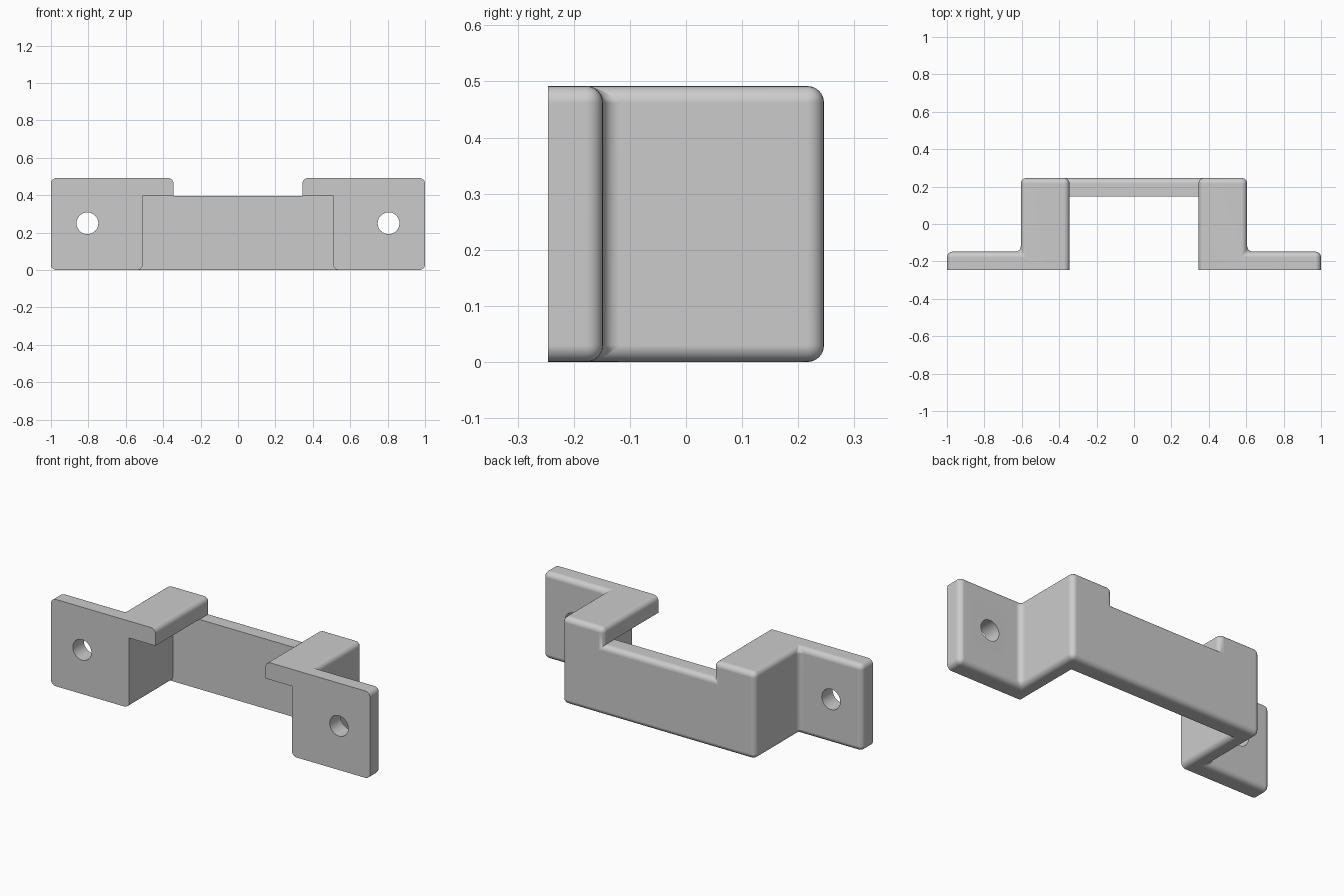
import bpy, bmesh, math
from mathutils import Matrix

if "Cube" in bpy.data.objects:
    bpy.data.objects.remove(bpy.data.objects["Cube"], do_unlink=True)

HALF_DEPTH, HEIGHT, THICK, ROUND = 0.246, 0.492, 0.098, 0.03
FRONT, BACK = -HALF_DEPTH, HALF_DEPTH
FLANGE_BACK, WALL_FRONT = FRONT + THICK, BACK - THICK
OUTER, INNER, NOTCH = 0.605, 0.51, 0.345
LEDGE = 0.395

grey = bpy.data.materials.new("plain grey")
grey.use_nodes = True
grey.diffuse_color = (0.6, 0.6, 0.6, 1)
grey.node_tree.nodes["Principled BSDF"].inputs["Base Color"].default_value = (0.6, 0.6, 0.6, 1)


def prism(name, half, axis, start, end):
    """Extrude a left-right symmetric outline along y or z."""
    outline = half + [(-u, v) for u, v in reversed(half)]
    bm = bmesh.new()
    place = (lambda u, v: (u, v, start)) if axis == "z" else (lambda u, v: (u, start, v))
    face = bm.faces.new([bm.verts.new(place(u, v)) for u, v in outline])
    moved = bmesh.ops.extrude_face_region(bm, geom=[face])["geom"]
    offset = (0, 0, end - start) if axis == "z" else (0, end - start, 0)
    bmesh.ops.translate(bm, vec=offset, verts=[g for g in moved if isinstance(g, bmesh.types.BMVert)])
    bmesh.ops.recalc_face_normals(bm, faces=bm.faces)
    return add_object(name, bm)


def add_object(name, bm):
    mesh = bpy.data.meshes.new(name)
    bm.to_mesh(mesh)
    bm.free()
    mesh.materials.append(grey)
    obj = bpy.data.objects.new(name, mesh)
    bpy.context.collection.objects.link(obj)
    return obj


def cut(target, cutter):
    """Subtract the cutter for good and remove it."""
    mod = target.modifiers.new("cut", "BOOLEAN")
    mod.operation, mod.solver, mod.object = "DIFFERENCE", "EXACT", cutter
    bpy.context.view_layer.objects.active = target
    bpy.ops.object.modifier_apply(modifier=mod.name)
    bpy.data.objects.remove(cutter, do_unlink=True)


# Stepped bracket body with an open notch in its top
bracket = prism("mounting_bracket",
                [(1, FRONT), (1, FLANGE_BACK), (OUTER, FLANGE_BACK), (OUTER, BACK)],
                "z", 0, HEIGHT)
cut(bracket, prism("notch_cutter", [(NOTCH, LEDGE), (NOTCH, 1)], "y", -1, 1))

# Round every edge except the mounting face and the notch's inside corners
bm = bmesh.new()
bm.from_mesh(bracket.data)
bmesh.ops.remove_doubles(bm, verts=bm.verts, dist=0.0001)
bmesh.ops.dissolve_limit(bm, angle_limit=0.01, verts=bm.verts, edges=bm.edges)


def is_rounded(edge):
    a, b = (v.co for v in edge.verts)
    on_mount = max(a.y, b.y) < FRONT + 0.001
    along_y = abs(a.y - b.y) > 0.01
    notch_corner = along_y and abs(a.z - LEDGE) < 0.001
    return not on_mount and not notch_corner


bmesh.ops.bevel(bm, geom=[e for e in bm.edges if is_rounded(e)], offset=ROUND,
                segments=6, profile=0.5, affect="EDGES", clamp_overlap=True)
bmesh.ops.recalc_face_normals(bm, faces=bm.faces)
bm.to_mesh(bracket.data)
bm.free()

# Cavity open to the front and below, flared along its lower side edges
flare = [(INNER + ROUND * (1 - math.cos(t)), ROUND * (1 - math.sin(t)))
         for t in (math.pi / 2 * i / 6 for i in range(7))]
cavity = [(INNER + ROUND, -0.1)] + flare[::-1] + [(INNER, LEDGE + 0.001)]
cut(bracket, prism("cavity_cutter", cavity, "y", -1, WALL_FRONT))

# Screw holes through both flanges
for side in (-1, 1):
    bm = bmesh.new()
    bmesh.ops.create_cone(bm, cap_ends=True, segments=48, radius1=0.058, radius2=0.058, depth=0.4,
                          matrix=Matrix.Translation((side * 0.805, FRONT, 0.25))
                          @ Matrix.Rotation(math.pi / 2, 4, "X"))
    cut(bracket, add_object("hole_cutter", bm))

# Smooth shading with crisp flat faces
bpy.ops.object.select_all(action="DESELECT")
bracket.select_set(True)
bpy.context.view_layer.objects.active = bracket
bpy.ops.object.shade_smooth_by_angle(angle=math.radians(35))
normals = bracket.modifiers.new("even_normals", "WEIGHTED_NORMAL")
normals.keep_sharp = True
